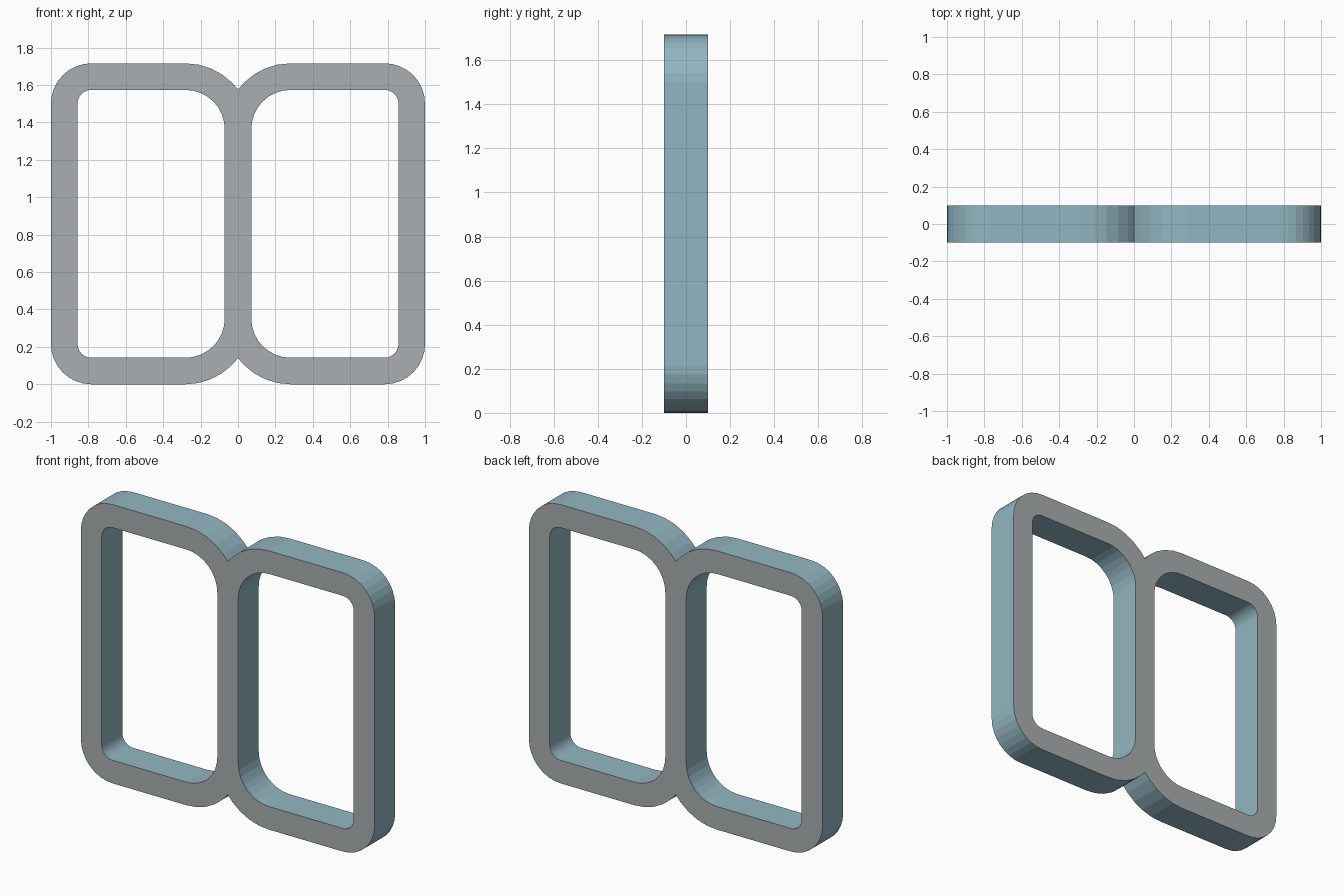
import bpy, bmesh, math

if "Cube" in bpy.data.objects:
    bpy.data.objects.remove(bpy.data.objects["Cube"])

HEIGHT, HALF_DEPTH, WALL, SEG = 1.716, 0.1, 0.142, 8


def material(name, rgb):
    m = bpy.data.materials.new(name)
    m.diffuse_color = (*rgb, 1)
    m.use_nodes = True
    m.node_tree.nodes["Principled BSDF"].inputs["Base Color"].default_value = m.diffuse_color
    return m


# Paired inner/outer points of the right-hand rounded frame; the outer line is clipped at x = 0
R_SIDE, R_MID = 0.074, 0.21        # window corner radii, outside and middle
x_side, x_mid = 1 - WALL - R_SIDE, WALL / 2 + R_MID
corners = [(x_side, HEIGHT - WALL - R_SIDE, R_SIDE, 0),
           (x_mid, HEIGHT - WALL - R_MID, R_MID, 90),
           (x_mid, WALL + R_MID, R_MID, 180),
           (x_side, WALL + R_SIDE, R_SIDE, 270)]
inner, outer = [], []
for cx, cz, r, start in corners:
    angles = [start + 90 * i / SEG for i in range(SEG + 1)]
    # extra stop exactly where the outer arc meets the centre line
    if start in (90, 180):
        notch = math.degrees(math.acos(cx / (r + WALL)))
        angles = sorted(angles + [180 - notch if start == 90 else 180 + notch])
    for a in angles:
        c, s = math.cos(math.radians(a)), math.sin(math.radians(a))
        inner.append((cx + r * c, cz + r * s))
        outer.append((max(0.0, cx + (r + WALL) * c), cz + (r + WALL) * s))

bm = bmesh.new()


def loop(points, y):
    return [bm.verts.new((x, y, z)) for x, z in points]


fi, fo = loop(inner, -HALF_DEPTH), loop(outer, -HALF_DEPTH)
bi, bo = loop(inner, HALF_DEPTH), loop(outer, HALF_DEPTH)
n = len(inner)
for i in range(n):
    j = (i + 1) % n
    bm.faces.new((fi[i], fi[j], fo[j], fo[i]))          # front cap
    bm.faces.new((bi[i], bo[i], bo[j], bi[j]))          # back cap
    bm.faces.new((fi[i], bi[i], bi[j], fi[j]))          # window wall
    if max(outer[i][0], outer[j][0]) > 1e-5:            # outer wall, open at the centre
        bm.faces.new((fo[i], fo[j], bo[j], bo[i]))

# Mirror into the second frame and weld along the shared middle bar
bmesh.ops.mirror(bm, geom=bm.verts[:] + bm.edges[:] + bm.faces[:],
                 axis='X', merge_dist=1e-4)
bmesh.ops.remove_doubles(bm, verts=bm.verts[:], dist=1e-5)
bmesh.ops.recalc_face_normals(bm, faces=bm.faces[:])

# Grey front and back caps, blue-grey edges
for f in bm.faces:
    f.material_index = 0 if abs(f.normal.y) > 0.5 else 1

mesh = bpy.data.meshes.new("double_frame")
bm.to_mesh(mesh)
bm.free()
mesh.materials.append(material("face grey", (0.40, 0.43, 0.44)))
mesh.materials.append(material("edge blue grey", (0.29, 0.47, 0.54)))
frame = bpy.data.objects.new("double_frame", mesh)
bpy.context.collection.objects.link(frame)
